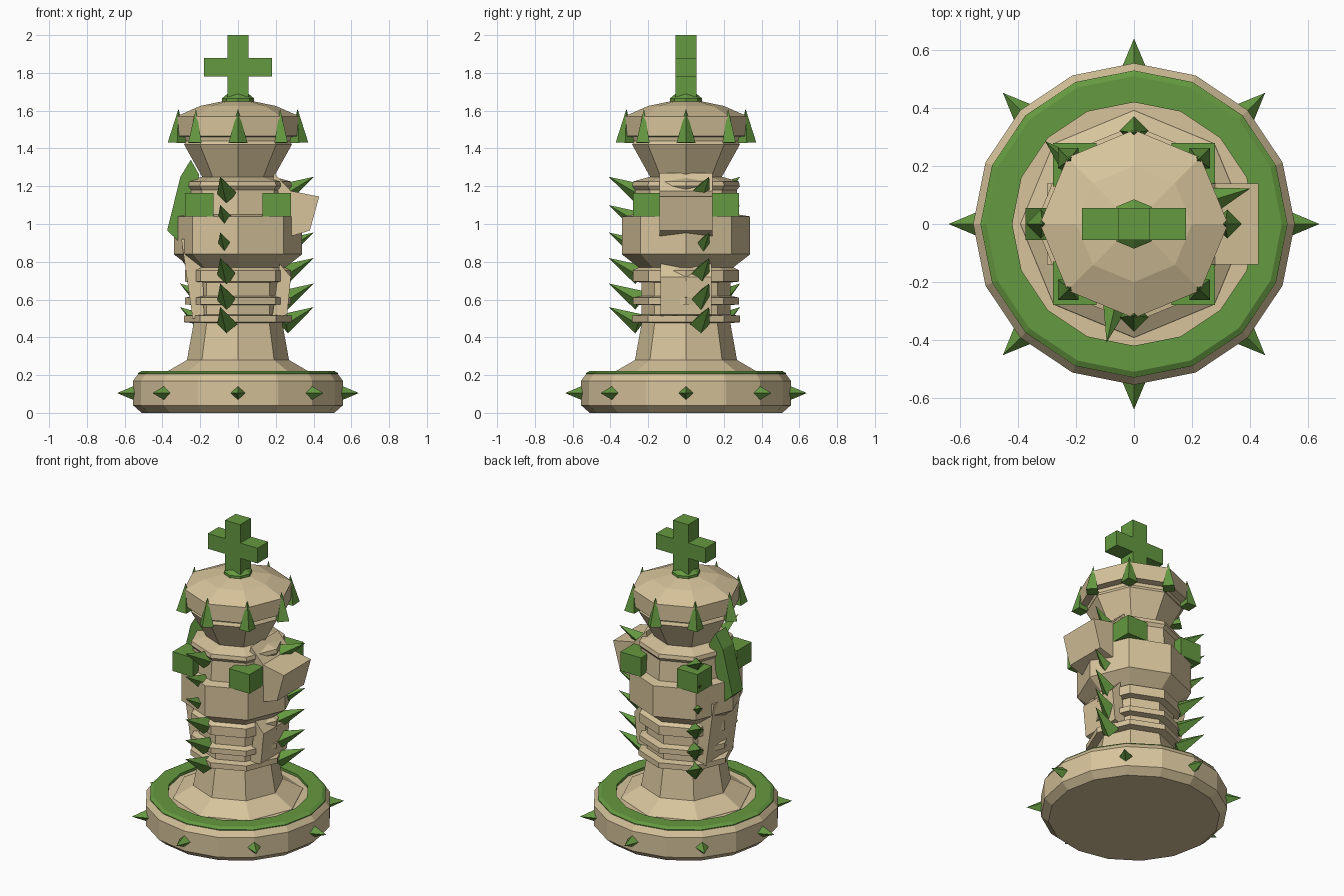
import bpy, bmesh, math
from mathutils import Vector

if "Cube" in bpy.data.objects:
    bpy.data.objects.remove(bpy.data.objects["Cube"])


def material(name, rgb):
    m = bpy.data.materials.new(name)
    m.diffuse_color = (*rgb, 1)
    m.use_nodes = True
    m.node_tree.nodes["Principled BSDF"].inputs["Base Color"].default_value = m.diffuse_color
    return m


TAN = material("tan stone", (0.68, 0.55, 0.33))
GREEN = material("leaf green", (0.13, 0.32, 0.052))


def finish(name, bm, mat):
    bmesh.ops.recalc_face_normals(bm, faces=bm.faces)
    me = bpy.data.meshes.new(name)
    bm.to_mesh(me)
    bm.free()
    me.materials.append(mat)
    ob = bpy.data.objects.new(name, me)
    bpy.context.collection.objects.link(ob)
    return ob


def lathe(name, profile, sides, mat, closed=False):
    """Turn a (radius, z) profile; closed makes a hollow ring, else caps the ends."""
    bm = bmesh.new()
    rings = [[bm.verts.new((r * math.cos(2 * math.pi * i / sides),
                            r * math.sin(2 * math.pi * i / sides), z))
              for i in range(sides)] for r, z in profile]
    pairs = list(zip(rings, rings[1:]))
    if closed:
        pairs.append((rings[-1], rings[0]))
    else:
        bm.faces.new(rings[0])
        bm.faces.new(rings[-1])
    for a, b in pairs:
        for i in range(sides):
            j = (i + 1) % sides
            bm.faces.new((a[i], a[j], b[j], b[i]))
    return finish(name, bm, mat)


def slab(name, outline, half, mat):
    """Extrude an (x, z) outline from y = -half to half."""
    bm = bmesh.new()
    a = [bm.verts.new((x, -half, z)) for x, z in outline]
    b = [bm.verts.new((x, half, z)) for x, z in outline]
    bm.faces.new(a)
    bm.faces.new(b)
    n = len(a)
    for i in range(n):
        j = (i + 1) % n
        bm.faces.new((a[i], a[j], b[j], b[i]))
    return finish(name, bm, mat)


def thorn(name, angle, r0, z0, r1, z1, w):
    """Four-sided spike from (r0, z0) to a tip at (r1, z1), at an angle in degrees."""
    t = math.radians(angle)
    out = Vector((math.cos(t), math.sin(t), 0))
    side = Vector((-math.sin(t), math.cos(t), 0))
    base = out * r0 + Vector((0, 0, z0))
    tip = out * r1 + Vector((0, 0, z1))
    up = (tip - base).normalized().cross(side)
    bm = bmesh.new()
    q = [bm.verts.new(base + d * w) for d in (side, up, -side, -up)]
    top = bm.verts.new(tip)
    bm.faces.new(q)
    for i in range(4):
        bm.faces.new((q[i], q[(i + 1) % 4], top))
    return finish(name, bm, GREEN)


def box(name, centre, size, mat):
    bm = bmesh.new()
    bmesh.ops.create_cube(bm, size=1)
    for v in bm.verts:
        v.co = Vector(c + s * p for c, s, p in zip(centre, size, v.co))
    return finish(name, bm, mat)


# Base disc and the green ring laid on it
lathe("base_disc", [(0.51, 0), (0.555, 0.04), (0.555, 0.17), (0.53, 0.205)], 16, TAN)
lathe("base_ring", [(0.53, 0.2), (0.53, 0.21), (0.51, 0.222), (0.42, 0.222), (0.42, 0.2)],
      16, GREEN, closed=True)

# Eight-sided turned body: foot, column with three rings, drum, collar, crown, dome
lathe("body", [
    (0.40, 0.19), (0.39, 0.21), (0.27, 0.28), (0.235, 0.475),
    (0.285, 0.48), (0.285, 0.515), (0.235, 0.52), (0.235, 0.57),
    (0.28, 0.575), (0.28, 0.61), (0.235, 0.62), (0.235, 0.69),
    (0.28, 0.695), (0.28, 0.755), (0.25, 0.77), (0.34, 0.84),
    (0.34, 1.04), (0.28, 1.05), (0.27, 1.18), (0.285, 1.20),
    (0.28, 1.225), (0.19, 1.25), (0.285, 1.42), (0.275, 1.44), (0.28, 1.46),
    (0.325, 1.465), (0.325, 1.57), (0.20, 1.625), (0.08, 1.65)], 8, TAN)

# Cross on top with its small collar
lathe("cross_collar", [(0.085, 1.64), (0.085, 1.665), (0.055, 1.69)], 8, GREEN)
slab("cross", [(-0.055, 1.66), (0.055, 1.66), (0.055, 1.78), (0.18, 1.78),
               (0.18, 1.88), (0.055, 1.88), (0.055, 2.0), (-0.055, 2.0),
               (-0.055, 1.88), (-0.18, 1.88), (-0.18, 1.78), (-0.055, 1.78)], 0.055, GREEN)

# Thorns around the base and the crown
for k in range(8):
    thorn("base_thorn", 45 * k, 0.54, 0.105, 0.64, 0.105, 0.042)
    thorn("crown_thorn", 45 * k, 0.322, 1.43, 0.315, 1.61, 0.05)

# Three columns of upswept thorns on the body
for angle in (17, 137, 257):
    for z in (0.56, 0.685, 0.82, 0.955, 1.10, 1.25):
        thorn("body_thorn", angle, 0.25, z - 0.09, 0.42, z, 0.055)

# Green blocks on the four diagonals
for sx in (-1, 1):
    for sy in (-1, 1):
        box("corner_block", (0.205 * sx, 0.205 * sy, 1.102), (0.15, 0.15, 0.125), GREEN)

# Tilted slabs on the two sides
slab("right_upper_slab", [(0.43, 1.145), (0.38, 0.965), (0.28, 0.935), (0.15, 1.0),
                          (0.19, 1.27), (0.28, 1.175)], 0.14, TAN)
slab("right_lower_slab", [(0.22, 0.79), (0.28, 0.72), (0.26, 0.52), (0.18, 0.50)],
     0.135, TAN)
slab("left_lower_slab", [(-0.30, 0.92), (-0.24, 0.50), (-0.18, 0.50), (-0.19, 0.92)],
     0.14, TAN)
slab("left_green_slab", [(-0.375, 0.965), (-0.305, 1.25), (-0.25, 1.34),
                         (-0.205, 1.26), (-0.31, 0.905)], 0.055, GREEN)
